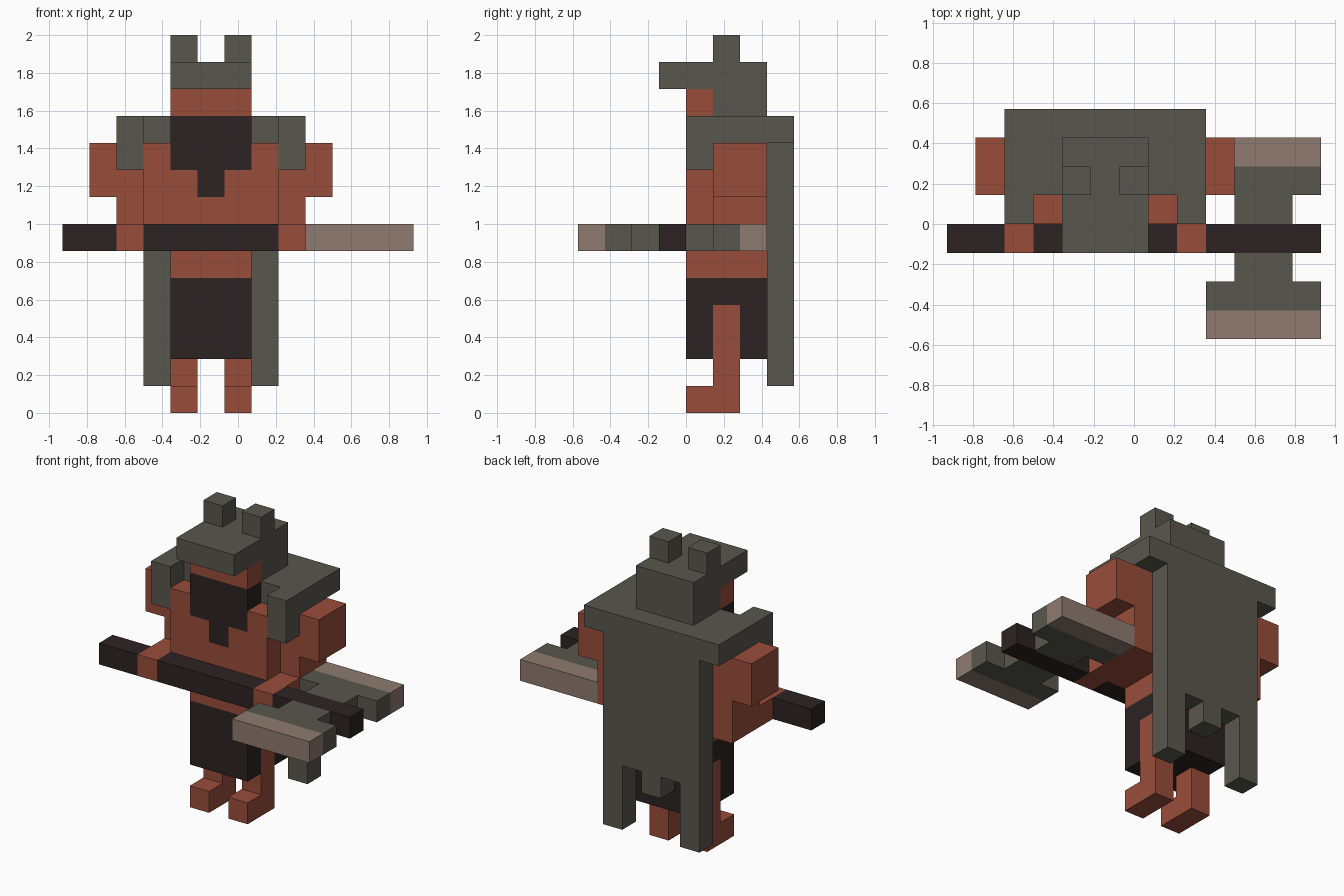
import bpy, bmesh, math
from mathutils import Vector

if "Cube" in bpy.data.objects:
    bpy.data.objects.remove(bpy.data.objects["Cube"])

U = 1 / 7  # size of one cube; the figure is 14 cubes tall


def material(name, rgb):
    m = bpy.data.materials.new(name)
    m.diffuse_color = [((c / 255 + 0.055) / 1.055) ** 2.4 for c in rgb] + [1]
    m.use_nodes = True
    m.node_tree.nodes["Principled BSDF"].inputs["Base Color"].default_value = m.diffuse_color
    return m


GREEN = material("grey green hide", (89, 87, 77))
SKIN = material("red brown skin", (153, 77, 58))
DARK = material("near black", (44, 34, 35))
EDGE = material("pale blade edge", (143, 123, 112))


def cells(boxes, mirror=False):
    """Boxes are (first column, last column, y0, y1, z0, z1); column 0 is the body centre."""
    out = set()
    for a, b, y0, y1, z0, z1 in boxes:
        for k in range(a, b + 1):
            for y in range(y0, y1):
                for z in range(z0, z1):
                    out.add((k, y, z))
                    if mirror:
                        out.add((-k, y, z))
    return out


def part(name, mat, boxes, mirror=False, cut=()):
    """Fuse the boxes into one clean skin of flat faces."""
    solid = cells(boxes, mirror) - cells(cut, mirror)
    bm = bmesh.new()
    for c in sorted(solid):
        for axis in range(3):
            for side in (-1, 1):
                n = list(c)
                n[axis] += side
                if tuple(n) in solid:
                    continue
                ring = []
                for p, q in ((-.5, -.5), (.5, -.5), (.5, .5), (-.5, .5)):
                    d = [0, 0, 0]
                    d[axis], d[(axis + 1) % 3], d[(axis + 2) % 3] = side / 2, p, q
                    ring.append(bm.verts.new(((c[0] + d[0] - 1) * U,
                                              (c[1] + d[1] + .5) * U,
                                              (c[2] + d[2] + .5) * U)))
                bm.faces.new(ring if side > 0 else ring[::-1])
    bmesh.ops.remove_doubles(bm, verts=bm.verts, dist=1e-4)
    bmesh.ops.dissolve_limit(bm, angle_limit=math.radians(1),
                             verts=bm.verts, edges=bm.edges)
    me = bpy.data.meshes.new(name)
    bm.to_mesh(me)
    bm.free()
    me.materials.append(mat)
    bpy.context.collection.objects.link(bpy.data.objects.new(name, me))


# Head: hood with brim, ears, face and beard
part("hood", GREEN, [(-1, 1, -1, 3, 12, 13), (-1, 1, 1, 3, 11, 12)])
part("ears", GREEN, [(1, 1, 1, 2, 13, 14)], mirror=True)
part("face", SKIN, [(-1, 1, 0, 1, 11, 12)])
beard = [(-1, 1, 0, 1, 9, 11), (0, 0, 0, 1, 8, 9)]
part("beard", DARK, beard)

# Torso, waist and arms
part("torso", SKIN, [(-2, 2, 0, 3, 6, 10), (-1, 1, 0, 3, 5, 6)], cut=beard)
part("arms", SKIN, [(3, 3, 1, 3, 6, 10),    # shoulder and elbow
                    (4, 4, 1, 3, 8, 10),    # outer muscle
                    (3, 3, -1, 1, 6, 7)],   # forearm and fist
     mirror=True)

# Legs with feet, showing through the side slits of the skirt
legs = [(1, 1, 1, 2, 0, 4), (1, 1, 0, 1, 0, 1)]
part("legs", SKIN, legs, mirror=True)
part("skirt", DARK, [(-1, 1, 0, 3, 2, 5)], mirror=True, cut=legs)

# Fur mantle over the shoulders and a cape with a ragged hem
part("mantle", GREEN, [(-3, 3, 1, 4, 10, 11), (3, 3, 0, 1, 9, 11)], mirror=True)
part("cape", GREEN, [(-2, 2, 3, 4, 1, 10)], mirror=True,
     cut=[(1, 1, 3, 4, 1, 4), (0, 0, 3, 4, 1, 3)])

# Double axe held across the body
part("axe_shaft", DARK, [(-5, 7, -1, 0, 6, 7)],
     cut=[(-3, -3, -1, 0, 6, 7), (3, 3, -1, 0, 6, 7)])
part("axe_blades", GREEN, [(4, 7, -3, -2, 6, 7), (5, 6, -2, -1, 6, 7),
                           (5, 6, 0, 1, 6, 7), (4, 7, 1, 2, 6, 7)])
part("axe_cutting_edges", EDGE, [(4, 7, -4, -3, 6, 7), (4, 7, 2, 3, 6, 7)])
